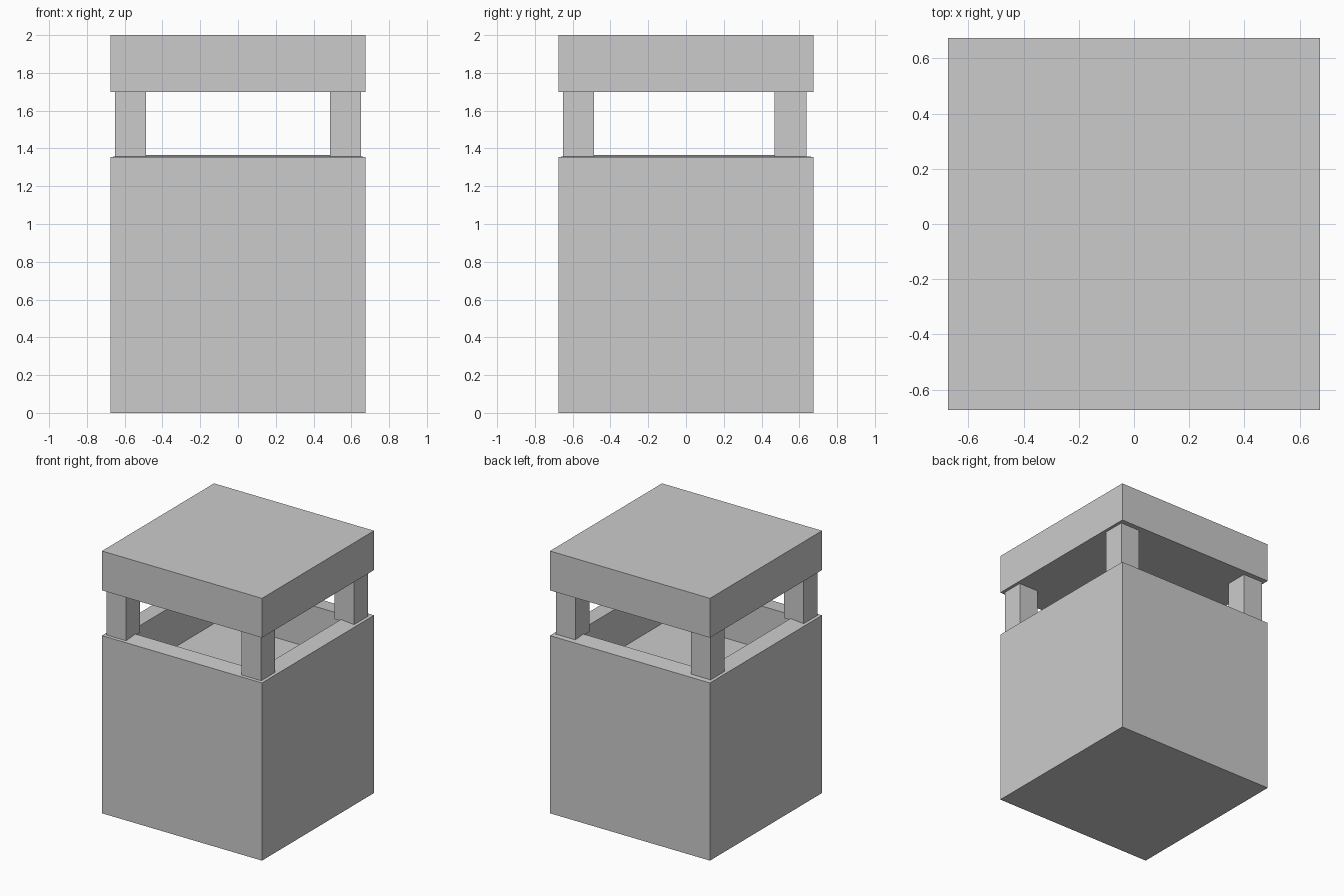
import bpy, bmesh
from mathutils import Matrix, Vector

if "Cube" in bpy.data.objects:
    bpy.data.objects.remove(bpy.data.objects["Cube"])

HALF = 0.675      # half width of body and cap
RIM_Z = 1.355     # outer height of the body
INNER = 0.485     # half width of the opening
LIP_Z = 1.366     # inner height of the slightly raised rim
FLOOR_Z = 1.04    # floor of the recess


def box_bmesh(lo, hi):
    lo, hi = Vector(lo), Vector(hi)
    bm = bmesh.new()
    m = Matrix.Translation((lo + hi) / 2) @ Matrix.Diagonal((*(hi - lo), 1))
    bmesh.ops.create_cube(bm, size=1, matrix=m)
    return bm


def finish(name, bm):
    bm.normal_update()
    mesh = bpy.data.meshes.new(name)
    bm.to_mesh(mesh)
    bm.free()
    obj = bpy.data.objects.new(name, mesh)
    bpy.context.collection.objects.link(obj)
    return obj


# Body: box whose top is inset into a rim, then sunk into a recess
bm = box_bmesh((-HALF, -HALF, 0), (HALF, HALF, RIM_Z))
bm.normal_update()
top = max(bm.faces, key=lambda f: f.calc_center_median().z)
bmesh.ops.inset_region(bm, faces=[top], thickness=HALF - INNER)
for v in top.verts:
    v.co.z = LIP_Z
recess = bmesh.ops.extrude_discrete_faces(bm, faces=[top])["faces"][0]
for v in recess.verts:
    v.co.z = FLOOR_Z
finish("body", bm)

# Corner posts: the back pair sits slightly further in
for side, sx in (("left", -1), ("right", 1)):
    x0, x1 = sorted((sx * 0.487, sx * 0.652))
    for place, y0, y1 in (("front", -0.652, -0.487), ("back", 0.468, 0.637)):
        finish(f"{place}_{side}_post",
               box_bmesh((x0, y0, RIM_Z), (x1, y1, 1.70)))

# Cap slab
finish("cap", box_bmesh((-HALF, -HALF, 1.70), (HALF, HALF, 2.0)))
